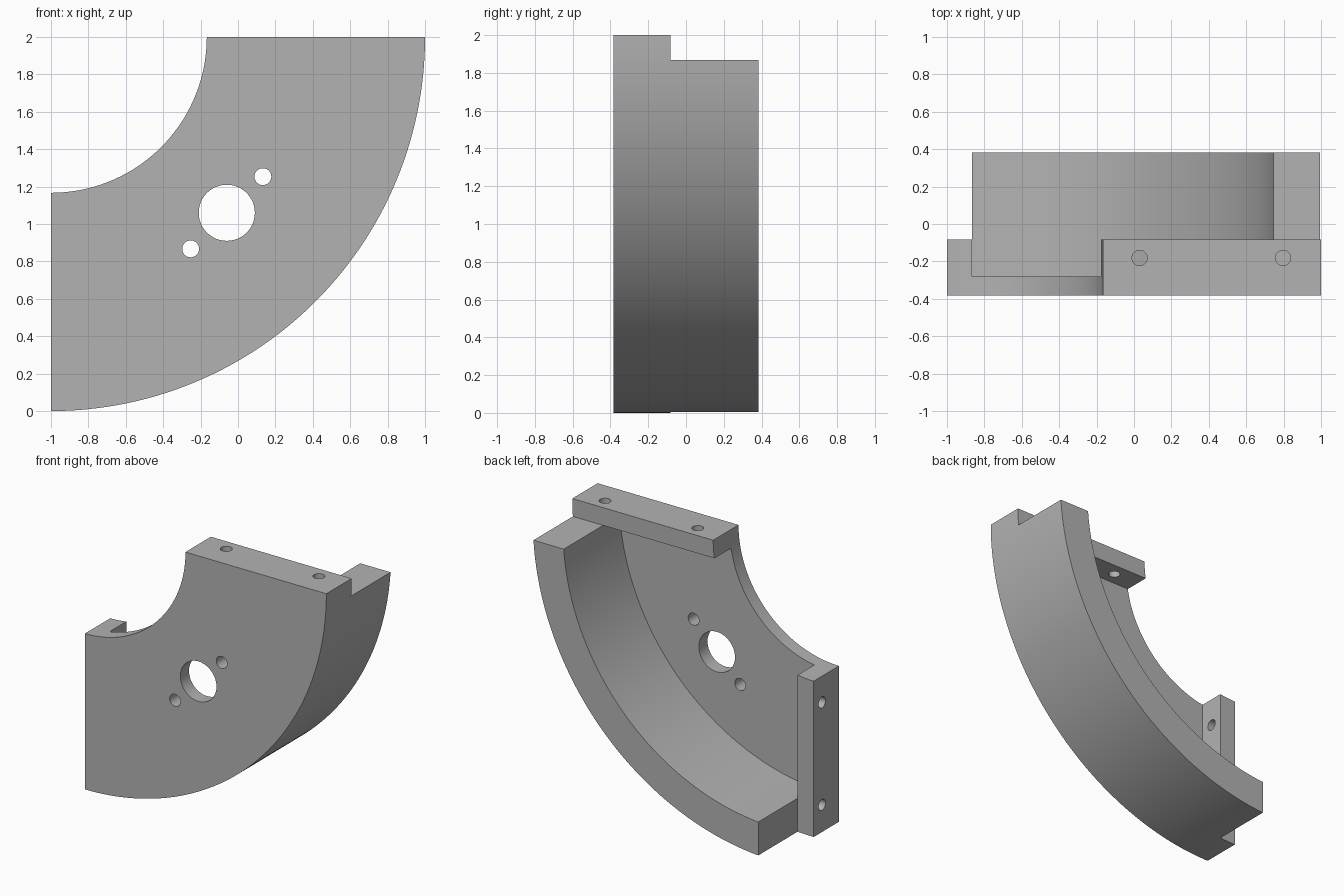
import bpy, bmesh
from math import sin, cos, pi
from mathutils import Vector, Matrix

if "Cube" in bpy.data.objects:
    bpy.data.objects.remove(bpy.data.objects["Cube"], do_unlink=True)

# Shared dimensions: every arc is centred on the upper left corner
CX, CZ = -1.0, 2.0
OUTER, POCKET, INNER = 2.0, 1.75, 0.833
FRONT, FLOOR, STEP, BACK = -0.383, -0.28, -0.083, 0.383
FLANGE = 0.133
MID = 0.94          # offset of the bore from the arc centre
PIN = 0.193         # offset of the small holes from the bore

grey = bpy.data.materials.new("Plain grey")
grey.use_nodes = True
colour = (0.45, 0.45, 0.45, 1)
grey.diffuse_color = colour
grey.node_tree.nodes["Principled BSDF"].inputs["Base Color"].default_value = colour


def arc(radius, n=96):
    """Quarter arc from the left edge round to the top edge."""
    return [(CX + radius * sin(pi / 2 * i / n), CZ - radius * cos(pi / 2 * i / n))
            for i in range(n + 1)]


def finish(name, bm):
    bmesh.ops.recalc_face_normals(bm, faces=bm.faces)
    mesh = bpy.data.meshes.new(name)
    bm.to_mesh(mesh)
    bm.free()
    mesh.materials.append(grey)
    ob = bpy.data.objects.new(name, mesh)
    bpy.context.collection.objects.link(ob)
    return ob


def prism(name, outline, y0, y1):
    """Extrude an x-z outline along y."""
    bm = bmesh.new()
    face = bm.faces.new([bm.verts.new((x, y0, z)) for x, z in outline])
    new = bmesh.ops.extrude_face_region(bm, geom=[face])["geom"]
    verts = [v for v in new if isinstance(v, bmesh.types.BMVert)]
    bmesh.ops.translate(bm, verts=verts, vec=(0, y1 - y0, 0))
    return finish(name, bm)


def rod(name, centre, axis, radius, length):
    """Cylinder used to drill a hole."""
    bm = bmesh.new()
    turn = Vector((0, 0, 1)).rotation_difference(Vector(axis)).to_matrix().to_4x4()
    bmesh.ops.create_cone(bm, cap_ends=True, segments=48, radius1=radius, radius2=radius,
                          depth=length, matrix=Matrix.Translation(centre) @ turn)
    return finish(name, bm)


def box(x0, x1, z0, z1):
    return [(x0, z0), (x1, z0), (x1, z1), (x0, z1)]


# Full depth quarter ring
housing = prism("quarter_ring_housing", arc(OUTER) + arc(INNER)[::-1], FRONT, BACK)

# Pocket behind the front plate, leaving the curved rim and the two flanges
left, top = CX + FLANGE, CZ - FLANGE
wall = [(x, z) for x, z in arc(POCKET, 200) if x > left and z < top]
reach = (POCKET ** 2 - FLANGE ** 2) ** 0.5
pocket = [(left, top), (left, CZ - reach)] + wall + [(CX + reach, top)]
cutters = [prism("pocket_cutter", pocket, FLOOR, BACK + 0.2)]

# Steps that set the rim ends back behind the flanges
cutters.append(prism("left_step_cutter", box(CX - 0.2, left, -0.2, CZ + 0.2), STEP, BACK + 0.2))
cutters.append(prism("top_step_cutter", box(CX - 0.3, 1.2, top, CZ + 0.3), STEP, BACK + 0.3))

# Bore and its two small holes through the front plate
for offset, radius in ((0, 0.15), (PIN, 0.045), (-PIN, 0.045)):
    centre = (CX + MID + offset, FRONT, CZ - MID + offset)
    cutters.append(rod("plate_hole_cutter", centre, (0, 1, 0), radius, 0.4))

# Bolt holes, mirrored between the top and left flanges
for along in (1.03, 1.797):
    y = (FLOOR + STEP) / 2
    cutters.append(rod("top_bolt_cutter", (CX + along, y, CZ), (0, 0, 1), 0.041, 0.3))
    cutters.append(rod("left_bolt_cutter", (CX, y, CZ - along), (1, 0, 0), 0.041, 0.3))

# Cut everything away, then drop the cutters
bpy.context.view_layer.objects.active = housing
for cutter in cutters:
    cutter.hide_render = True
    mod = housing.modifiers.new("Cut", "BOOLEAN")
    mod.operation, mod.solver, mod.object = "DIFFERENCE", "EXACT", cutter
    bpy.ops.object.modifier_apply(modifier=mod.name)
    bpy.data.objects.remove(cutter, do_unlink=True)

bpy.ops.object.select_all(action="DESELECT")
housing.select_set(True)
bpy.ops.object.shade_smooth_by_angle(angle=pi / 6)
